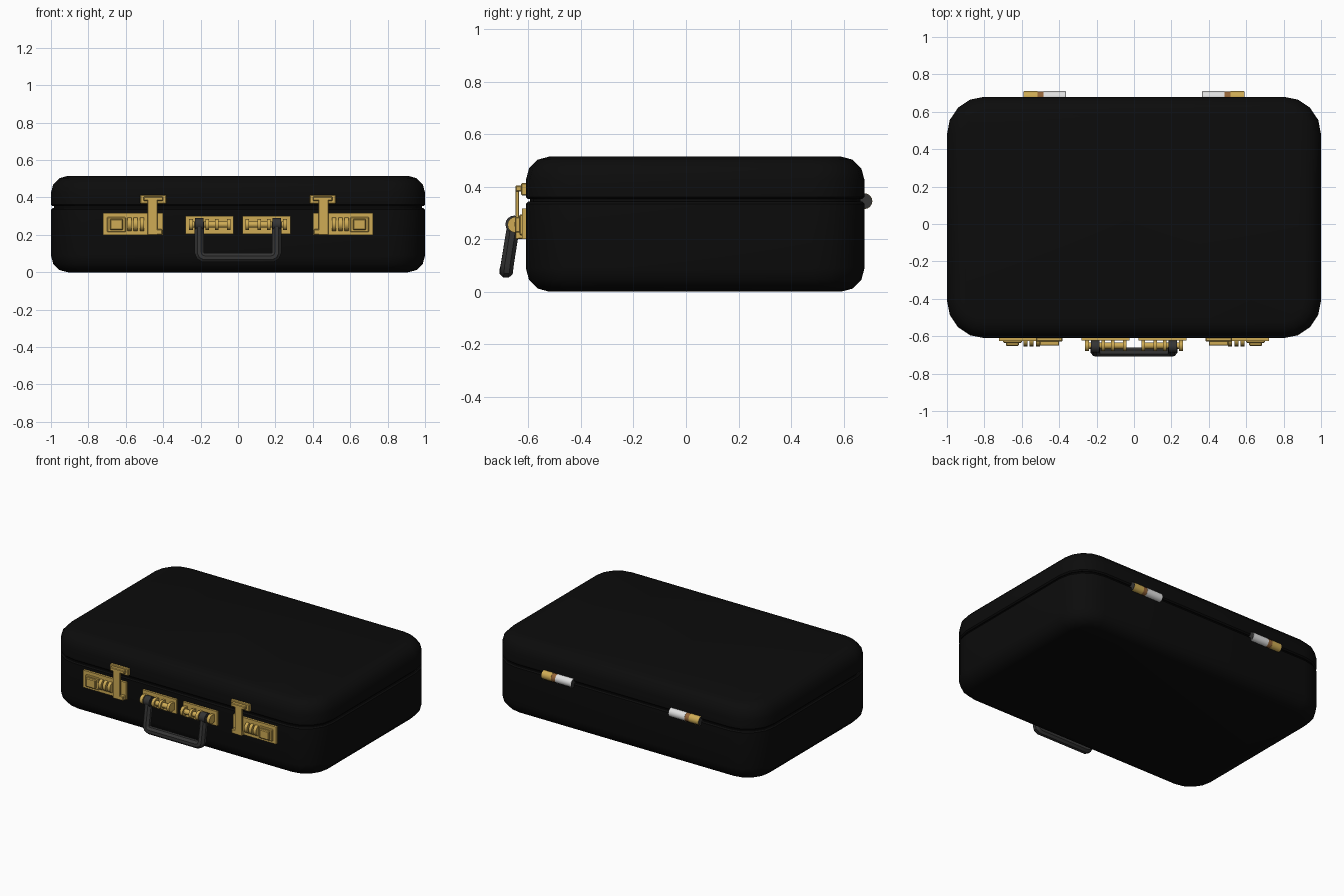
import bpy, bmesh, math
from mathutils import Matrix

if "Cube" in bpy.data.objects:
    bpy.data.objects.remove(bpy.data.objects["Cube"])


def material(name, rgb):
    m = bpy.data.materials.new(name)
    m.diffuse_color = (*rgb, 1)
    m.use_nodes = True
    m.node_tree.nodes["Principled BSDF"].inputs["Base Color"].default_value = m.diffuse_color
    return m


BLACK = material("black leather", (0.0035, 0.0035, 0.0035))
GREY = material("dark grey grip", (0.035, 0.035, 0.035))
GOLD = material("gold metal", (0.62, 0.41, 0.09))
WHITE = material("pale metal", (0.75, 0.75, 0.75))
BROWN = material("brown metal", (0.3, 0.13, 0.04))


def finish(name, bm, mat, smooth=True):
    bmesh.ops.recalc_face_normals(bm, faces=bm.faces)
    me = bpy.data.meshes.new(name)
    bm.to_mesh(me)
    bm.free()
    me.materials.append(mat)
    ob = bpy.data.objects.new(name, me)
    bpy.context.collection.objects.link(ob)
    if smooth:
        bpy.ops.object.select_all(action='DESELECT')
        ob.select_set(True)
        bpy.context.view_layer.objects.active = ob
        bpy.ops.object.shade_smooth_by_angle(angle=math.radians(35))
    return ob


def box(name, x, y, z, mat, bevel=0.0):
    bm = bmesh.new()
    bmesh.ops.create_cube(bm, size=1)
    for v in bm.verts:
        for i, r in enumerate((x, y, z)):
            v.co[i] = sum(r) / 2 + v.co[i] * abs(r[1] - r[0])
    if bevel:
        bmesh.ops.bevel(bm, geom=bm.edges[:], offset=bevel, segments=1, affect='EDGES')
    return finish(name, bm, mat, False)


def rod(name, x, y, z, r, mat, n=16):
    # cylinder lying along x
    bm = bmesh.new()
    M = Matrix.Translation((sum(x) / 2, y, z)) @ Matrix.Rotation(math.pi / 2, 4, 'Y')
    bmesh.ops.create_cone(bm, cap_ends=True, segments=n, radius1=r, radius2=r,
                          depth=abs(x[1] - x[0]), matrix=M)
    return finish(name, bm, mat)


def shell(name, profile, mat):
    # stack of rounded rectangles, profile = (z, inset)
    bm = bmesh.new()
    rings = []
    for z, inset in profile:
        r = 0.2 - inset
        ring = []
        for k, (sx, sy) in enumerate(((1, 1), (-1, 1), (-1, -1), (1, -1))):
            for j in range(5):
                a = math.radians(90 * k + 22.5 * j)
                ring.append(bm.verts.new((sx * 0.8 + r * math.cos(a),
                                          0.035 + sy * 0.445 + r * math.sin(a), z)))
        rings.append(ring)
    for a, b in zip(rings, rings[1:]):
        for i in range(len(a)):
            j = (i + 1) % len(a)
            bm.faces.new((a[i], a[j], b[j], b[i]))
    bm.faces.new(rings[0])
    bm.faces.new(rings[-1])
    return finish(name, bm, mat)


# case: base, lid and recessed seam between them
R = 0.09
arc = [(R - R * math.cos(math.radians(a)), R - R * math.sin(math.radians(a)))
       for a in (0, 30, 60, 90)]
shell("case_base", arc + [(0.335, 0), (0.343, 0.008)], BLACK)
shell("case_lid", [(0.353, 0.008), (0.361, 0)] + [(0.515 - z, i) for z, i in reversed(arc)], BLACK)
shell("case_seam", [(0.335, 0.016), (0.361, 0.016)], BLACK)

for s, side in ((-1, "left"), (1, "right")):
    def X(a, b):
        return (s * a, s * b)

    # combination latch
    box(side + "_latch_plate", X(0.40, 0.722), (-0.60, -0.625), (0.2, 0.317), GOLD)
    box(side + "_latch_button_frame", X(0.60, 0.70), (-0.61, -0.635), (0.215, 0.295), GOLD, 0.004)
    box(side + "_latch_button", X(0.615, 0.685), (-0.61, -0.652), (0.225, 0.285), GOLD, 0.005)
    for i in range(3):
        x = 0.502 + i * 0.034
        rod(f"{side}_latch_dial_{i}", X(x, x + 0.022), -0.617, 0.257, 0.037, GOLD)
    box(side + "_latch_hasp", X(0.43, 0.484), (-0.636, -0.65), (0.2, 0.4), GOLD, 0.003)
    box(side + "_latch_hasp_base", X(0.405, 0.484), (-0.61, -0.65), (0.2, 0.23), GOLD, 0.004)
    box(side + "_latch_catch", X(0.383, 0.523), (-0.60, -0.628), (0.366, 0.414), GOLD, 0.004)
    box(side + "_latch_hook", X(0.40, 0.505), (-0.62, -0.65), (0.381, 0.405), GOLD, 0.004)

    # handle mount
    box(side + "_mount_plate", X(0.025, 0.28), (-0.60, -0.624), (0.205, 0.302), GOLD)
    rod(side + "_mount_rod", X(0.04, 0.262), -0.65, 0.255, 0.017, GOLD)
    for i, (a, b) in enumerate(((0.04, 0.06), (0.105, 0.122), (0.155, 0.175), (0.24, 0.262))):
        rod(f"{side}_mount_ring_{i}", X(a, b), -0.65, 0.255, 0.03, GOLD)
        box(f"{side}_mount_bracket_{i}", X(a, b), (-0.61, -0.65), (0.23, 0.28), GOLD)
    rod(side + "_handle_eye", X(0.185, 0.23), -0.655, 0.257, 0.033, GREY)

    # back hinge barrel
    rod(side + "_hinge_outer", X(0.515, 0.588), 0.68, 0.345, 0.03, GOLD)
    rod(side + "_hinge_middle", X(0.485, 0.515), 0.68, 0.345, 0.029, BROWN)
    rod(side + "_hinge_inner", X(0.365, 0.485), 0.68, 0.345, 0.03, WHITE)
    for i, x in enumerate((0.363, 0.588)):
        rod(f"{side}_hinge_cap_{i}", X(x, x + 0.003), 0.68, 0.345, 0.029, GREY)

# carrying handle: a thick bar swept along a U that hangs slightly outward
half = [(0.207, 0.27), (0.207, 0.105), (0.2, 0.087), (0.182, 0.078)]
path = half + [(-x, z) for x, z in reversed(half)]
bm = bmesh.new()
t = 0.0255
rings = []
for i, (x, z) in enumerate(path):
    x0, z0 = path[max(i - 1, 0)]
    x1, z1 = path[min(i + 1, len(path) - 1)]
    # unit tangent from both neighbouring directions
    d = [0, 0]
    for ax, az, bx, bz in ((x0, z0, x, z), (x, z, x1, z1)):
        l = math.hypot(bx - ax, bz - az)
        if l:
            d[0] += (bx - ax) / l
            d[1] += (bz - az) / l
    l = math.hypot(*d)
    nx, nz = -d[1] / l, d[0] / l
    y = -0.655 - (0.265 - z) * 0.16
    ring = []
    for k in range(8):
        a = math.radians(22.5 + 45 * k)
        c, q = t * 1.05 * math.cos(a), t * 1.05 * math.sin(a)
        ring.append(bm.verts.new((x + nx * c, y + q, z + nz * c)))
    rings.append(ring)
for a, b in zip(rings, rings[1:]):
    for k in range(8):
        bm.faces.new((a[k], a[(k + 1) % 8], b[(k + 1) % 8], b[k]))
bm.faces.new(rings[0])
bm.faces.new(rings[-1])
finish("handle", bm, GREY)
